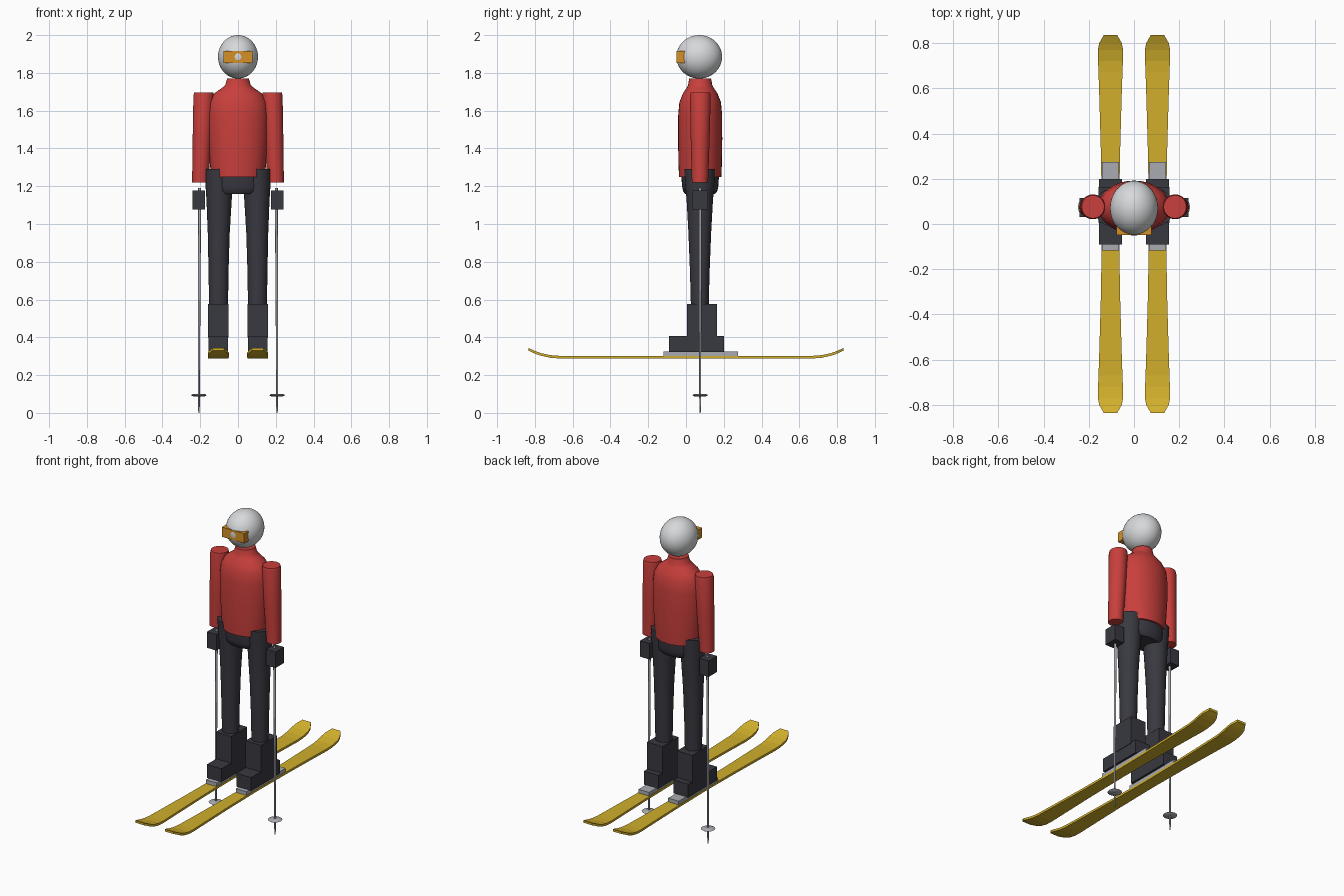
import bpy, bmesh, math
from mathutils import Vector

if "Cube" in bpy.data.objects:
    bpy.data.objects.remove(bpy.data.objects["Cube"])


def material(name, rgb):
    m = bpy.data.materials.new(name)
    m.diffuse_color = (*rgb, 1)
    m.use_nodes = True
    m.node_tree.nodes["Principled BSDF"].inputs["Base Color"].default_value = m.diffuse_color
    return m


RED = material("jacket red", (0.58, 0.05, 0.045))
DARK = material("charcoal", (0.04, 0.04, 0.052))
YELLOW = material("ski yellow", (0.64, 0.43, 0.025))
WHITE = material("helmet white", (0.68, 0.69, 0.70))
GREY = material("metal grey", (0.40, 0.41, 0.44))
ORANGE = material("goggle orange", (0.66, 0.28, 0.02))
BODY_Y = 0.075


def finish(name, bm, mat, smooth=True):
    bmesh.ops.recalc_face_normals(bm, faces=bm.faces)
    me = bpy.data.meshes.new(name)
    bm.to_mesh(me)
    bm.free()
    me.materials.append(mat)
    ob = bpy.data.objects.new(name, me)
    bpy.context.collection.objects.link(ob)
    if smooth:
        bpy.ops.object.select_all(action='DESELECT')
        ob.select_set(True)
        bpy.context.view_layer.objects.active = ob
        bpy.ops.object.shade_smooth_by_angle(angle=math.radians(40))
    return ob


def skin(bm, loops):
    """Bridge matching point loops and cap both ends."""
    rows = [[bm.verts.new(p) for p in loop] for loop in loops]
    n = len(rows[0])
    for a, b in zip(rows, rows[1:]):
        for i in range(n):
            j = (i + 1) % n
            bm.faces.new((a[i], a[j], b[j], b[i]))
    bm.faces.new(rows[0])
    bm.faces.new(rows[-1])


def loft(name, rings, mat, n=32):
    """Rings are (x, y, z, x radius, y radius)."""
    bm = bmesh.new()
    angles = [2 * math.pi * i / n for i in range(n)]
    skin(bm, [[(x + rx * math.cos(a), y + ry * math.sin(a), z) for a in angles]
              for x, y, z, rx, ry in rings])
    return finish(name, bm, mat)


def box(name, lo, hi, mat):
    bm = bmesh.new()
    lo, hi = Vector(lo), Vector(hi)
    bmesh.ops.create_cube(bm, size=1)
    bmesh.ops.scale(bm, vec=hi - lo, verts=bm.verts)
    bmesh.ops.translate(bm, vec=(lo + hi) / 2, verts=bm.verts)
    return finish(name, bm, mat, False)


# Helmeted head and goggles
bm = bmesh.new()
bmesh.ops.create_uvsphere(bm, u_segments=40, v_segments=24, radius=1)
bmesh.ops.scale(bm, vec=(0.106, 0.121, 0.115), verts=bm.verts)
bmesh.ops.translate(bm, vec=(0, 0.07, 1.885), verts=bm.verts)
finish("helmet", bm, WHITE)
box("goggles", (-0.078, -0.049, 1.853), (0.078, 0.0, 1.915), ORANGE)

# Jacket torso with collar
loft("jacket", [(0, BODY_Y, z, rx, ry) for z, rx, ry in (
    (1.25, 0.142, 0.112), (1.32, 0.149, 0.115), (1.45, 0.158, 0.117),
    (1.58, 0.160, 0.116), (1.645, 0.153, 0.110), (1.69, 0.128, 0.092),
    (1.72, 0.085, 0.072), (1.735, 0.068, 0.064), (1.77, 0.057, 0.058))], RED)

# Hips
loft("hips", [(0, BODY_Y, z, rx, ry) for z, rx, ry in (
    (1.158, 0.115, 0.078), (1.172, 0.135, 0.090),
    (1.20, 0.140, 0.096), (1.26, 0.140, 0.100))], DARK)

for side, s in (("left", -1), ("right", 1)):
    cx = 0.104 * s
    # Trouser leg
    loft(side + "_leg", [(x * s, 0.073, z, rx, ry) for x, z, rx, ry in (
        (0.103, 0.56, 0.050, 0.047), (0.103, 0.75, 0.053, 0.052),
        (0.102, 0.95, 0.058, 0.060), (0.100, 1.13, 0.067, 0.070),
        (0.100, 1.22, 0.073, 0.078), (0.101, 1.29, 0.075, 0.082))], DARK)

    # Sleeve
    loft(side + "_arm", [(0.200 * s, 0.074, 1.22, 0.043, 0.043),
                         (0.190 * s, 0.075, 1.45, 0.050, 0.050),
                         (0.182 * s, 0.076, 1.68, 0.054, 0.055),
                         (0.181 * s, 0.076, 1.697, 0.050, 0.051)], RED)

    # Glove
    gx = 0.207 * s
    box(side + "_glove", (gx - 0.033, 0.032, 1.077),
        (gx + 0.033, 0.116, 1.178), DARK)

    # Ski pole: shaft, tip and basket
    loft(side + "_pole", [(gx, BODY_Y, 0.0, 0.003, 0.003),
                          (gx, BODY_Y, 0.04, 0.005, 0.005),
                          (gx, BODY_Y, 0.22, 0.0055, 0.0055),
                          (gx * 0.98, BODY_Y, 1.19, 0.008, 0.008)], GREY, 10)
    loft(side + "_pole_basket", [(gx, BODY_Y, z, r, r) for z, r in (
        (0.087, 0.030), (0.094, 0.042), (0.101, 0.030))], GREY, 12)

    # Boot: cuff and foot
    box(side + "_boot_cuff", (cx - 0.054, 0.004, 0.40),
        (cx + 0.054, 0.163, 0.577), DARK)
    box(side + "_boot_foot", (cx - 0.051, -0.090, 0.323),
        (cx + 0.051, 0.200, 0.408), DARK)

    # Binding plate
    box(side + "_binding", (cx - 0.037, -0.118, 0.300),
        (cx + 0.037, 0.274, 0.325), GREY)

    # Ski: half profile of (y, half width, underside height), mirrored front to back
    half = [(0.0, 0.038, 0.288), (0.30, 0.042, 0.288), (0.55, 0.049, 0.288),
            (0.67, 0.053, 0.288), (0.72, 0.055, 0.292), (0.77, 0.056, 0.303),
            (0.80, 0.050, 0.314), (0.835, 0.030, 0.330)]
    path = [(-y, w, z) for y, w, z in reversed(half[1:])] + half
    bm = bmesh.new()
    skin(bm, [[(cx - w, y, z), (cx + w, y, z),
               (cx + w, y, z + 0.014), (cx - w, y, z + 0.014)]
              for y, w, z in path])
    finish(side + "_ski", bm, YELLOW, False)
